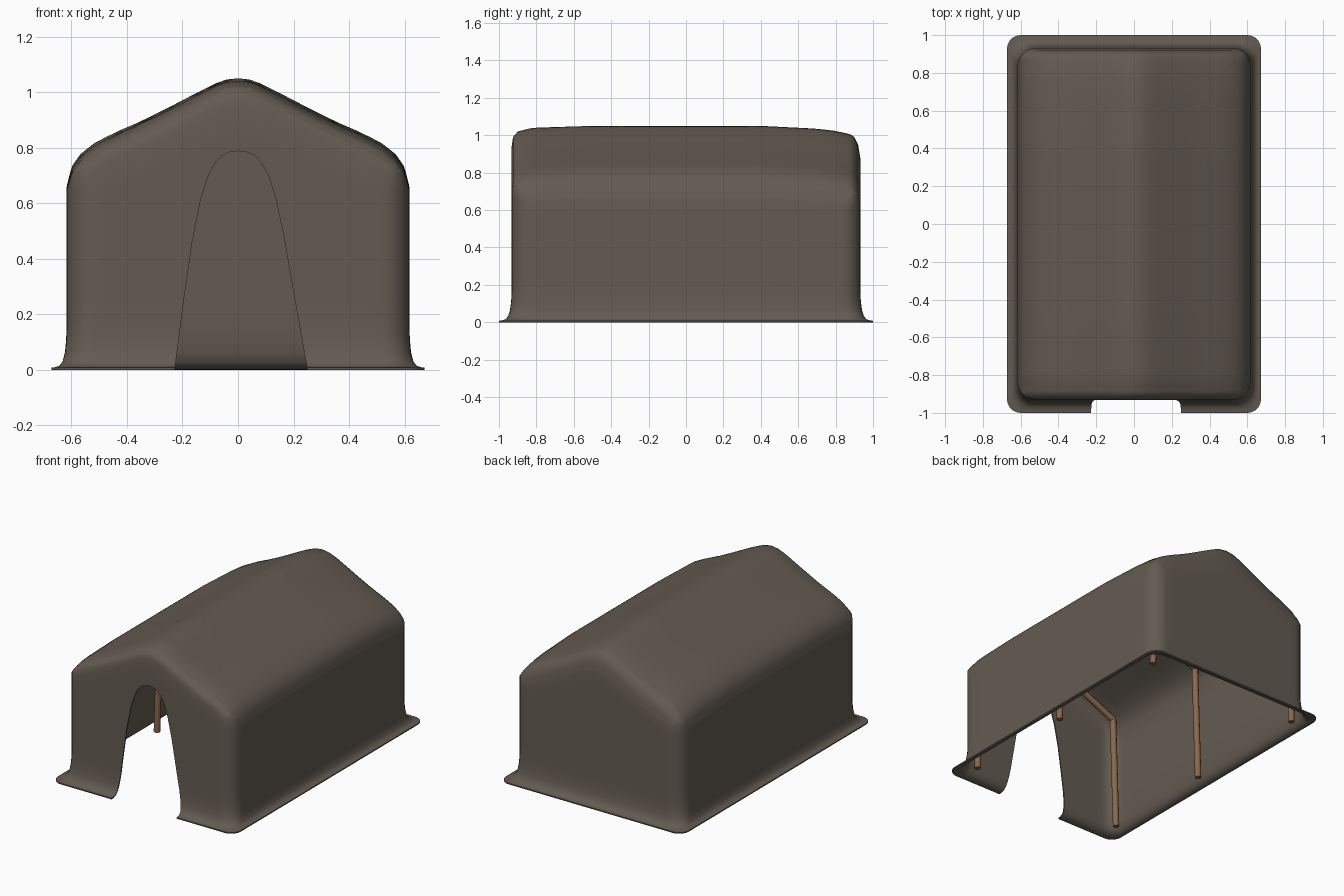
import bpy, bmesh, math
from mathutils import Vector

if "Cube" in bpy.data.objects:
    bpy.data.objects.remove(bpy.data.objects["Cube"])


def material(name, rgb):
    m = bpy.data.materials.new(name)
    m.diffuse_color = (*rgb, 1)
    m.use_nodes = True
    m.node_tree.nodes["Principled BSDF"].inputs["Base Color"].default_value = m.diffuse_color
    return m


canvas = material("grey brown canvas", (0.125, 0.105, 0.084))
wood = material("brown wood", (0.26, 0.135, 0.075))


def lerp(table, v):
    if v <= table[0][0]:
        return table[0][1]
    for (a, p), (b, q) in zip(table, table[1:]):
        if v <= b:
            return p + (q - p) * (v - a) / (b - a)
    return table[-1][1]


# roof height across the tent, and how far the roof drops towards each end
ROOF = [(0, 1.05), (.04, 1.046), (.08, 1.032), (.15, .997), (.25, .945), (.35, .895), (.45, .852),
        (.52, .815), (.57, .775), (.60, .73), (.617, .66)]
DROP = [(-.932, .11), (-.925, .06), (-.9, .03), (-.82, .01), (-.5, 0), (.4, 0), (.7, .015),
        (.8, .027), (.88, .045), (.9, .06), (.92, .1), (.932, .17)]


def roof_z(x, y):
    return lerp(ROOF, abs(x)) - lerp(DROP, y)


def outline(hx, hy, r, nx=22, ny=24, nc=8):
    """Rounded rectangle in plan, always with the same point count."""
    r = min(r, hx, hy)
    cx, cy = hx - r, hy - r
    pts = []
    for i, (sx, sy) in enumerate([(1, 1), (-1, 1), (-1, -1), (1, -1)]):
        for k in range(nc + 1):
            a = math.pi / 2 * (i + k / nc)
            pts.append(Vector((sx * cx + r * math.cos(a), sy * cy + r * math.sin(a))))
        n = nx if i % 2 == 0 else ny
        a = math.pi / 2 * (i + 1)
        start = pts[-1]
        tx, ty = [(-1, 1), (-1, -1), (1, -1), (1, 1)][i]
        end = Vector((tx * cx + r * math.cos(a), ty * cy + r * math.sin(a)))
        pts += [start.lerp(end, k / n) for k in range(1, n)]
    return pts


HX, HY, R = .617, .932, .10
base = outline(HX, HY, R)
rings = []
# flared skirt
for ox, oy, z in [(.055, .068, .008), (.04, .052, .010), (.025, .034, .016),
                  (.014, .019, .032), (.006, .009, .065), (.002, .003, .11)]:
    rings.append([(p.x, p.y, z) for p in outline(HX + ox, HY + oy, R - ox * .5)])
# upright walls
for t in [0, .15, .3, .45, .6, .75, .88, 1]:
    rings.append([(p.x, p.y, .16 + t * (roof_z(p.x, p.y) - .16)) for p in base])
# roof, closing on the ridge
for d in [.003, .007, .012, .02, .033, .05, .07, .1, .14, .19, .25, .31, .37, .43, .48,
          .52, .55, .58, .6, HX]:
    rings.append([(p.x, p.y, roof_z(p.x, p.y))
                  for p in outline(HX - d, HY - d, max(R - d, .04))])

bm = bmesh.new()
rows = [[bm.verts.new(p) for p in ring] for ring in rings]
for a, b in zip(rows, rows[1:]):
    n = len(a)
    for i in range(n):
        j = (i + 1) % n
        bm.faces.new((a[i], a[j], b[j], b[i]))
bmesh.ops.remove_doubles(bm, verts=bm.verts, dist=.0004)
bmesh.ops.recalc_face_normals(bm, faces=bm.faces)
if sum(f.normal.z * f.calc_area() for f in bm.faces) < 0:
    bmesh.ops.reverse_faces(bm, faces=bm.faces)
mesh = bpy.data.meshes.new("tent_canvas")
bm.to_mesh(mesh)
bm.free()
mesh.materials.append(canvas)
tent = bpy.data.objects.new("tent_canvas", mesh)
bpy.context.collection.objects.link(tent)

# door cutter: tapered arch pushed through the front wall
LEFT = [(-.24, -.1), (-.228, 0), (-.195, .25), (-.165, .46), (-.135, .61), (-.11, .69),
        (-.085, .74), (-.06, .77), (-.03, .785)]
RIGHT = [(.03, .785), (.06, .773), (.085, .745), (.11, .7), (.135, .62), (.165, .48),
         (.205, .25), (.25, 0), (.268, -.1)]
bm = bmesh.new()
face = bm.faces.new([bm.verts.new((x, -1.2, z)) for x, z in LEFT + [(0, .788)] + RIGHT])
ext = bmesh.ops.extrude_face_region(bm, geom=[face])
bmesh.ops.translate(bm, vec=(0, .5, 0),
                    verts=[g for g in ext["geom"] if isinstance(g, bmesh.types.BMVert)])
bmesh.ops.recalc_face_normals(bm, faces=bm.faces)
cut_mesh = bpy.data.meshes.new("door_cutter")
bm.to_mesh(cut_mesh)
bm.free()
cut_mesh.materials.append(canvas)
cutter = bpy.data.objects.new("door_cutter", cut_mesh)
cutter.hide_render = True
bpy.context.collection.objects.link(cutter)

solid = tent.modifiers.new("cloth thickness", 'SOLIDIFY')
solid.thickness, solid.offset = .008, -1
door = tent.modifiers.new("door opening", 'BOOLEAN')
door.operation, door.solver, door.object = 'DIFFERENCE', 'EXACT', cutter
bpy.context.view_layer.objects.active = tent
tent.select_set(True)
for m in ("cloth thickness", "door opening"):
    bpy.ops.object.modifier_apply(modifier=m)
bpy.data.objects.remove(cutter)
bpy.ops.object.shade_smooth_by_angle(angle=math.radians(40))


# wooden frame inside
def pole(name, a, b, r=.02):
    a, b = Vector(a), Vector(b)
    bpy.ops.mesh.primitive_cylinder_add(vertices=10, radius=r, depth=(b - a).length,
                                        location=(a + b) / 2)
    o = bpy.context.object
    o.name = name
    o.rotation_euler = (b - a).to_track_quat('Z', 'Y').to_euler()
    o.data.materials.append(wood)
    bpy.ops.object.shade_smooth_by_angle(angle=math.radians(40))


for label, y in (("front", -.84), ("middle", -.05), ("back", .85)):
    low = lerp(DROP, y)
    for side, s in (("left", -1), ("right", 1)):
        top = (s * .535, y, .77 - low)
        pole(f"{label}_{side}_post", (s * .56, y, 0), top)
        pole(f"{label}_{side}_rafter", top, (0, y, 1.015 - low))
pole("ridge_pole", (0, -.86, .995), (0, .86, .975), .018)
